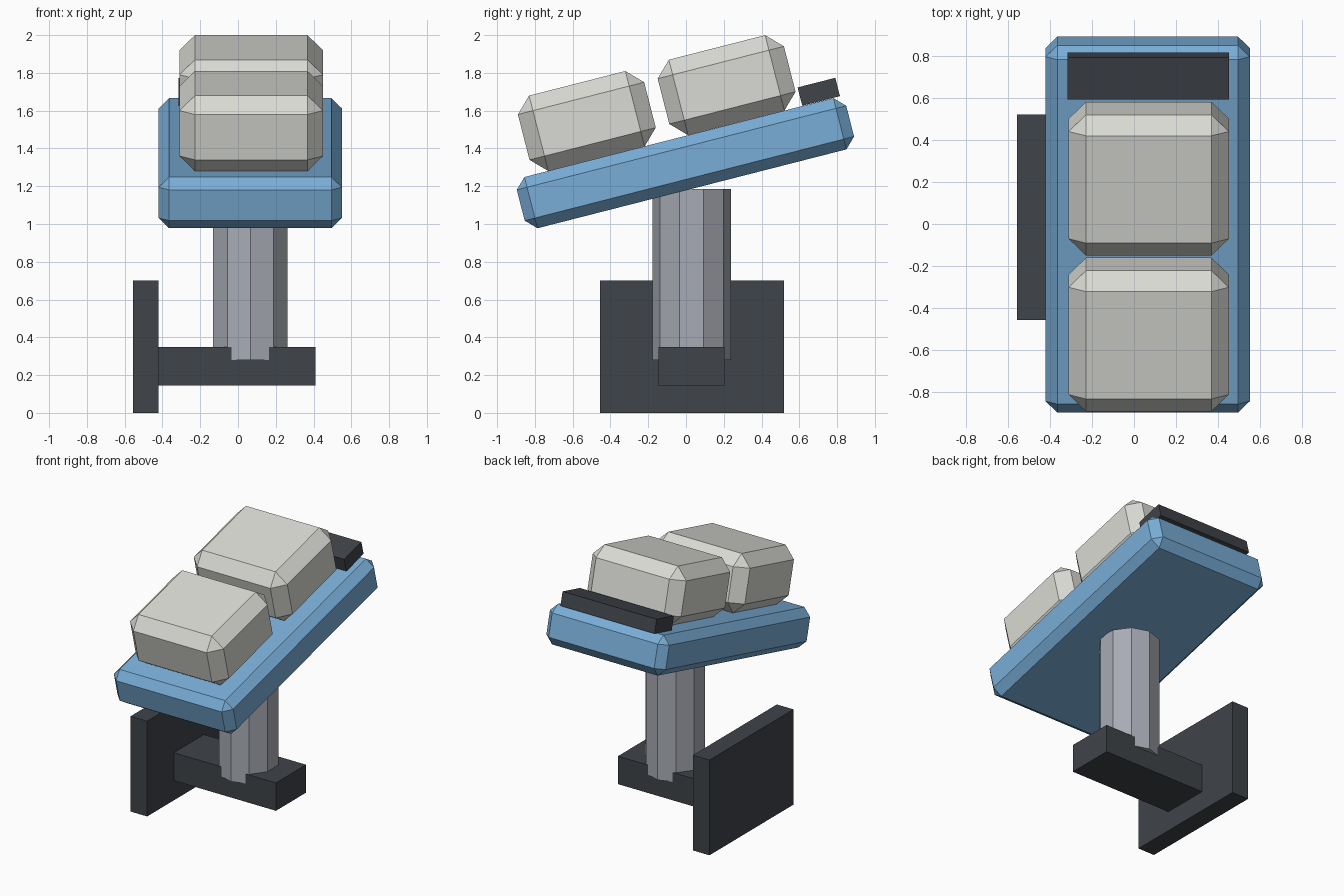
import bpy
import math

if "Cube" in bpy.data.objects:
    bpy.data.objects.remove(bpy.data.objects["Cube"], do_unlink=True)

TILT = 0.25  # slope of the seat assembly, rising to the back


def material(name, rgb):
    mat = bpy.data.materials.new(name)
    mat.use_nodes = True
    color = (*rgb, 1.0)
    mat.diffuse_color = color
    mat.node_tree.nodes["Principled BSDF"].inputs["Base Color"].default_value = color
    return mat


blue = material("blue", (0.19, 0.42, 0.68))
cream = material("warm light grey", (0.70, 0.70, 0.66))
dark = material("charcoal", (0.05, 0.056, 0.066))
steel = material("steel grey", (0.39, 0.41, 0.46))


def box(name, center, size, mat, tilt=0.0, bevel=0.0):
    bpy.ops.mesh.primitive_cube_add(size=1, location=center, rotation=(tilt, 0, 0))
    obj = bpy.context.object
    obj.name = name
    obj.scale = size
    bpy.ops.object.transform_apply(location=False, rotation=False, scale=True)
    obj.data.materials.append(mat)
    if bevel:
        mod = obj.modifiers.new("chamfer", 'BEVEL')
        mod.width = bevel
        mod.segments = 1
    return obj


# Wall plate and the arm that carries the column
box("wall_plate", (-0.4875, 0.0325, 0.35), (0.135, 0.975, 0.70), dark)
box("support_arm", (-0.005, 0.03, 0.2475), (0.83, 0.35, 0.205), dark)

# Ten-sided column with a vertex facing front and back
bpy.ops.mesh.primitive_cylinder_add(vertices=10, radius=0.207, depth=0.905,
                                    location=(0.065, 0.03, 0.7325))
column = bpy.context.object
column.name = "column"
column.data.materials.append(steel)

# Sloping chamfered platform
box("platform", (0.065, -0.003, 1.322), (0.97, 1.80, 0.28), blue, TILT, 0.056)

# Two chamfered cushions and the bar behind them
for name, y, z in (("front_cushion", -0.525, 1.545), ("back_cushion", 0.215, 1.735)):
    box(name, (0.07, y, z), (0.76, 0.69, 0.412), cream, TILT, 0.082)
box("back_bar", (0.0675, 0.703, 1.70), (0.765, 0.206, 0.10), dark, TILT)
